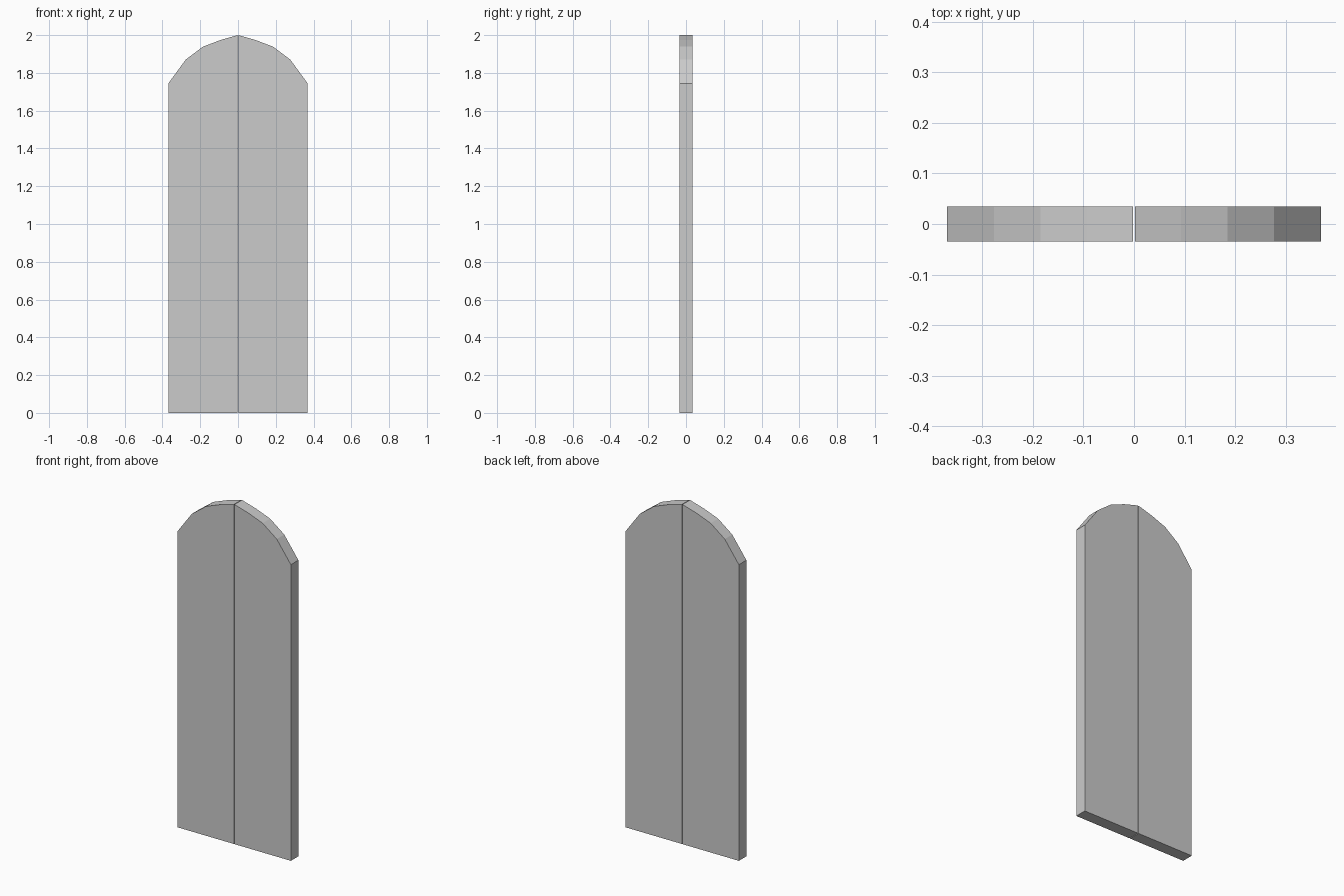
import bpy
import bmesh

if "Cube" in bpy.data.objects:
    bpy.data.objects.remove(bpy.data.objects["Cube"])

HALF_DEPTH = 0.035
# Right leaf outline (x, z): straight sides with a faceted arched top
PROFILE = [(0.002, 0), (0.369, 0), (0.369, 1.744), (0.277, 1.87),
           (0.185, 1.939), (0.093, 1.974), (0.002, 2.0)]


def door_leaf(name, side):
    """Extrude the leaf outline through the door thickness."""
    bm = bmesh.new()
    verts = [bm.verts.new((side * x, -HALF_DEPTH, z)) for x, z in PROFILE]
    face = bm.faces.new(verts)
    result = bmesh.ops.extrude_face_region(bm, geom=[face], use_keep_orig=True)
    moved = [g for g in result["geom"] if isinstance(g, bmesh.types.BMVert)]
    bmesh.ops.translate(bm, verts=moved, vec=(0, 2 * HALF_DEPTH, 0))
    bmesh.ops.recalc_face_normals(bm, faces=bm.faces)
    mesh = bpy.data.meshes.new(name)
    bm.to_mesh(mesh)
    bm.free()
    obj = bpy.data.objects.new(name, mesh)
    bpy.context.collection.objects.link(obj)
    return obj


# Pair of mirrored leaves with a hairline gap between them
for name, side in (("left_door_leaf", -1), ("right_door_leaf", 1)):
    door_leaf(name, side)
